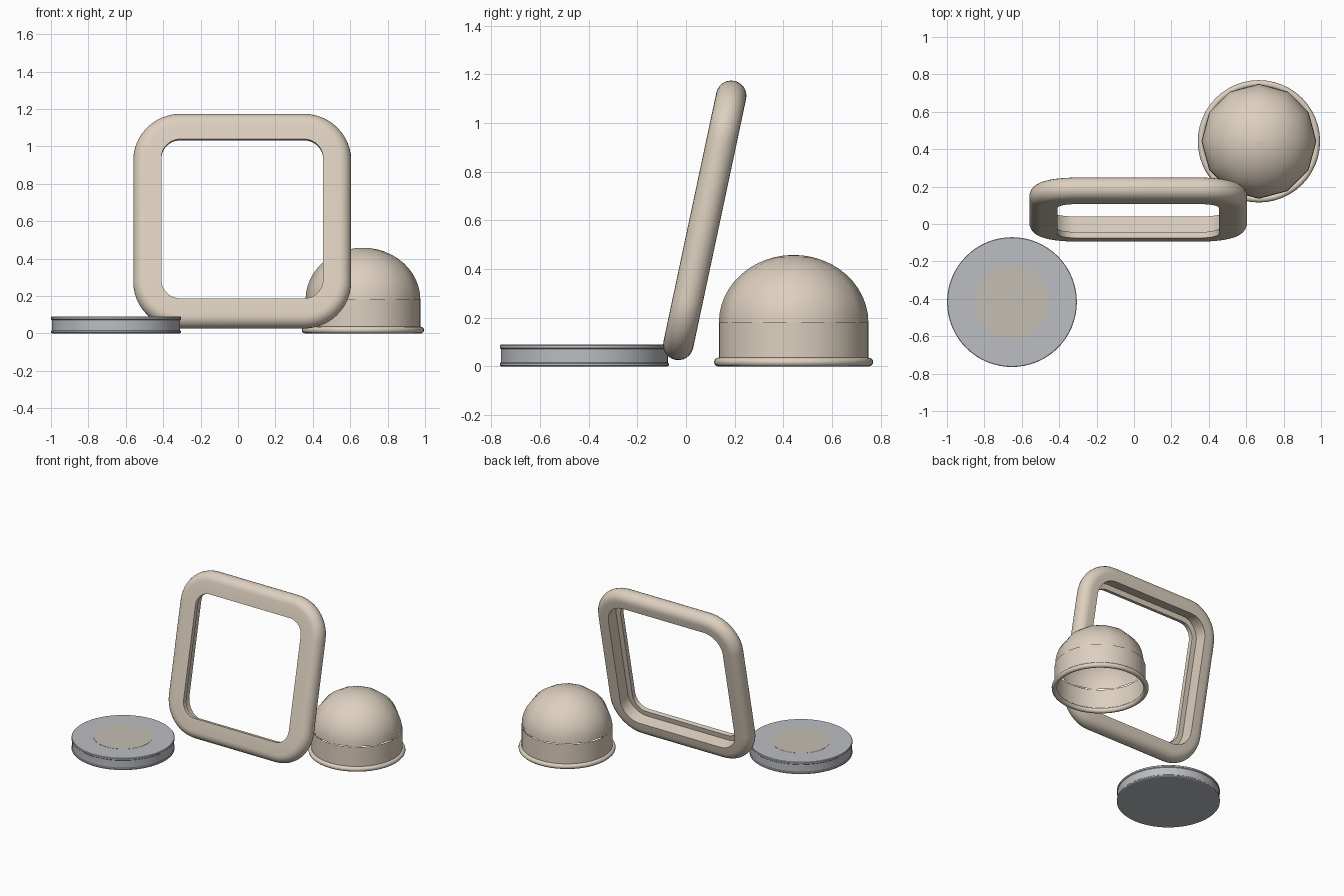
import bpy, bmesh, math
from math import sin, cos, pi, radians

if "Cube" in bpy.data.objects:
    bpy.data.objects.remove(bpy.data.objects["Cube"])


def material(name, rgb):
    m = bpy.data.materials.new(name)
    m.diffuse_color = (*rgb, 1)
    m.use_nodes = True
    m.node_tree.nodes["Principled BSDF"].inputs["Base Color"].default_value = m.diffuse_color
    return m


TAN = material("warm_tan", (0.72, 0.63, 0.52))
GREY = material("metal_grey", (0.50, 0.51, 0.54))
PALE = material("pale_tan", (0.55, 0.52, 0.46))


def finish(name, bm, mat, loc, rot_x=0.0, angle=30):
    bmesh.ops.remove_doubles(bm, verts=bm.verts, dist=1e-5)
    bmesh.ops.recalc_face_normals(bm, faces=bm.faces)
    me = bpy.data.meshes.new(name)
    bm.to_mesh(me)
    bm.free()
    ob = bpy.data.objects.new(name, me)
    bpy.context.collection.objects.link(ob)
    me.materials.append(mat)
    ob.location = loc
    ob.rotation_euler.x = rot_x
    bpy.ops.object.select_all(action='DESELECT')
    ob.select_set(True)
    bpy.context.view_layer.objects.active = ob
    bpy.ops.object.shade_smooth_by_angle(angle=radians(angle))
    return ob


def bridge(bm, rings, closed_rings):
    # Quads between consecutive vertex loops
    n = len(rings)
    for i in range(n if closed_rings else n - 1):
        a, b = rings[i], rings[(i + 1) % n]
        for j in range(len(a)):
            k = (j + 1) % len(a)
            bm.faces.new((a[j], a[k], b[k], b[j]))


def lathe(name, profile, seg, mat, loc, closed=False, caps=False, angle=30):
    bm = bmesh.new()
    rings = [[bm.verts.new((r * cos(2 * pi * j / seg), r * sin(2 * pi * j / seg), z))
              for j in range(seg)] for r, z in profile]
    bridge(bm, rings, closed)
    if caps:
        bm.faces.new(rings[0])
        bm.faces.new(rings[-1])
    return finish(name, bm, mat, loc, angle=angle)


# Leaning frame: rounded outside, flat front lip, rabbet behind it
R = 0.0625
section = [(R * cos(a), R * sin(a)) for a in [pi / 2 - pi * i / 12 for i in range(13)]]
section += [(-0.05, -R), (-0.05, 0.03), (-0.0875, 0.03), (-0.0875, R)]
bm = bmesh.new()
half_w, half_h, corner = 0.52, 0.523, 0.19
rings = []
for q, (sx, sz) in enumerate([(1, 1), (-1, 1), (-1, -1), (1, -1)]):
    for i in range(13):
        a = q * pi / 2 + i * pi / 24
        cx, cz = sx * (half_w - corner), sz * (half_h - corner)
        rings.append([bm.verts.new((cx + (corner + s) * cos(a), -w, cz + (corner + s) * sin(a)))
                      for s, w in section])
bridge(bm, rings, True)
finish("leaning_frame", bm, TAN, (0.0225, 0.077, 0.6), radians(-12))

# Bell-shaped cover: twelve-sided dome, round wall and rolled rim, open below
cover = (0.668, 0.442, 0)
dome = [(0.307 * cos(a), 0.18 + 0.278 * sin(a)) for a in [pi / 2 * i / 12 for i in range(12)]]
dome.append((0.0005, 0.458))
lathe("cover_dome", dome, 12, TAN, cover, caps=False, angle=40)
lathe("cover_wall", [(0.307, 0.018), (0.307, 0.18)], 48, TAN, cover)
rim = [(0.309 + 0.018 * cos(a), 0.018 + 0.018 * sin(a)) for a in [pi * i / 6 for i in range(12)]]
lathe("cover_rim", rim, 48, TAN, cover, closed=True, angle=40)

# Round puck with slightly raised edge bands
puck = (-0.6525, -0.4175, 0)
lathe("puck_body", [(0.341, 0), (0.347, 0.004), (0.347, 0.012), (0.343, 0.016), (0.343, 0.072),
                    (0.347, 0.076), (0.347, 0.087), (0.344, 0.09)], 64, GREY, puck, caps=True)
lathe("puck_inlay", [(0.2, 0.085), (0.2, 0.0912)], 32, PALE, puck, caps=True)
